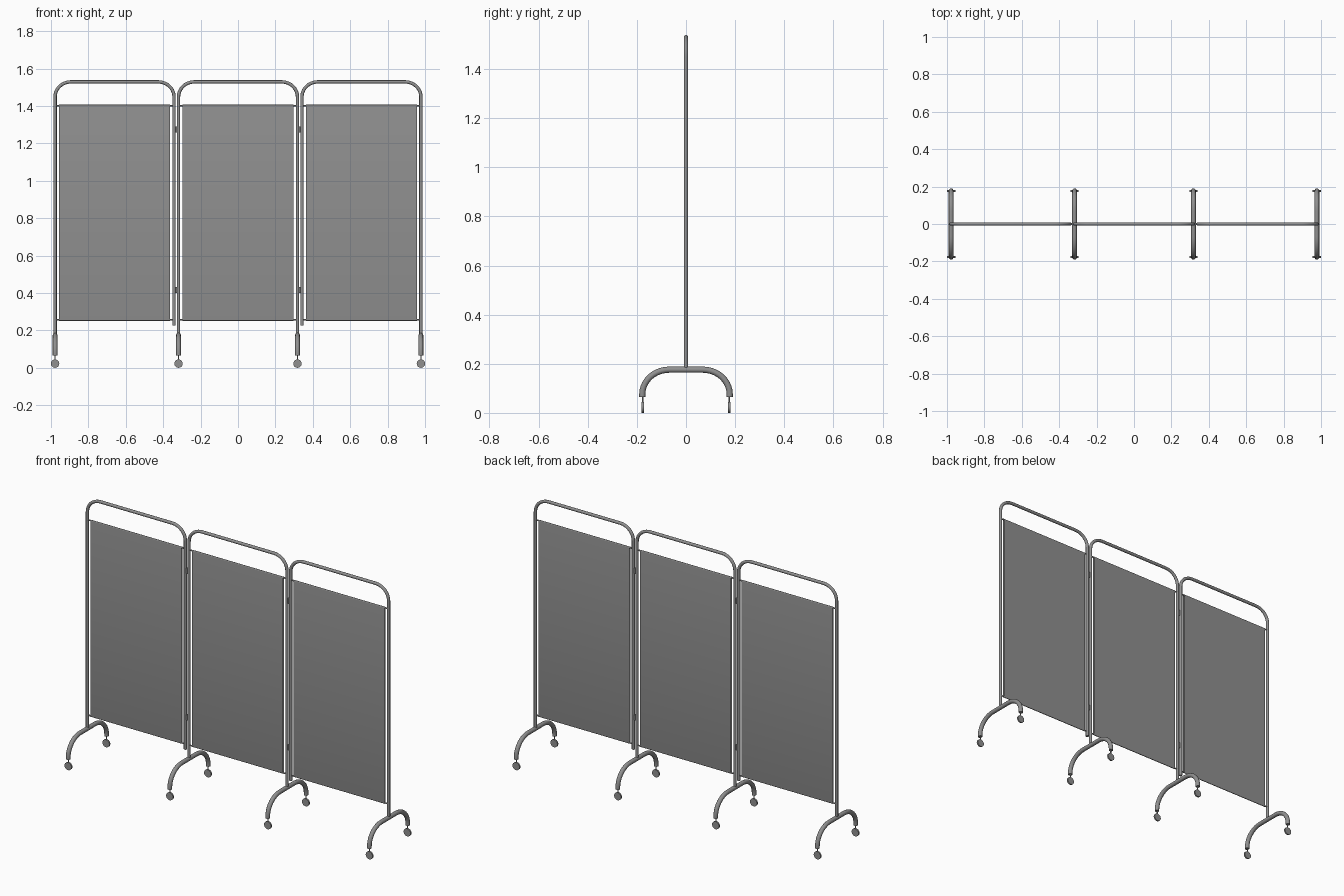
import bpy, bmesh, math
from mathutils import Vector, Matrix

cube = bpy.data.objects.get("Cube")
if cube:
    bpy.data.objects.remove(cube, do_unlink=True)


def material(name, value):
    m = bpy.data.materials.new(name)
    m.use_nodes = True
    col = (value, value, value, 1)
    m.diffuse_color = col
    m.node_tree.nodes["Principled BSDF"].inputs["Base Color"].default_value = col
    return m


GREY = material("grey", 0.28)


def finish(name, bm, angle=40):
    bmesh.ops.recalc_face_normals(bm, faces=bm.faces)
    me = bpy.data.meshes.new(name)
    bm.to_mesh(me)
    bm.free()
    ob = bpy.data.objects.new(name, me)
    bpy.context.collection.objects.link(ob)
    me.materials.append(GREY)
    bpy.ops.object.select_all(action="DESELECT")
    ob.select_set(True)
    bpy.context.view_layer.objects.active = ob
    bpy.ops.object.shade_smooth_by_angle(angle=math.radians(angle))
    return ob


def sweep(name, path, radius, side, sides=12):
    """Capped round tube along a planar path; side is the plane's normal."""
    bm = bmesh.new()
    rings = []
    for i, p in enumerate(path):
        t = (path[min(i + 1, len(path) - 1)] - path[max(i - 1, 0)]).normalized()
        n = t.cross(side)
        rings.append([bm.verts.new(p + radius * (math.cos(a) * n + math.sin(a) * side))
                      for a in (math.tau * k / sides for k in range(sides))])
    for a, b in zip(rings, rings[1:]):
        for k in range(sides):
            j = (k + 1) % sides
            bm.faces.new((a[k], a[j], b[j], b[k]))
    bm.faces.new(rings[0])
    bm.faces.new(rings[-1])
    return finish(name, bm)


def cylinder(name, centre, radius, depth, axis, sides=16, top=None):
    bm = bmesh.new()
    rot = Vector((0, 0, 1)).rotation_difference(Vector(axis)).to_matrix().to_4x4()
    bmesh.ops.create_cone(bm, cap_ends=True, segments=sides, radius1=radius,
                          radius2=radius if top is None else top, depth=depth,
                          matrix=Matrix.Translation(centre) @ rot)
    return finish(name, bm)


def arch(half, rx, rz, top, steps=10):
    """(offset, height) points of a rounded arch between two feet."""
    arc = [(half - rx + rx * math.cos(a), top - rz + rz * math.sin(a))
           for a in (math.pi / 2 * k / steps for k in range(steps + 1))]
    return [(-u, z) for u, z in arc] + arc[::-1]


TUBE, HALF, TOP = 0.009, 0.318, 1.529
ROD_LOW, ROD_HIGH, ROD = 0.256, 1.402, 0.004
FOOT_Z, INNER_Z, LEG_Z = 0.176, 0.225, 0.176


def cloth(name, x):
    """Thin sheet looped around the upper and lower rods."""
    bm = bmesh.new()
    r, n, half = ROD + 0.001, 8, 0.296
    prof = [(r * math.cos(math.pi * k / n), ROD_HIGH + r * math.sin(math.pi * k / n))
            for k in range(n + 1)]
    prof += [(-y, ROD_LOW + ROD_HIGH - z) for y, z in prof]
    a = [bm.verts.new((x - half, y, z)) for y, z in prof]
    b = [bm.verts.new((x + half, y, z)) for y, z in prof]
    for k in range(len(prof)):
        j = (k + 1) % len(prof)
        bm.faces.new((a[k], a[j], b[j], b[k]))
    finish(name, bm)


# Three framed panels; outer ones hang from the middle one on their inner side
for label, x in (("right", -0.66), ("middle", 0), ("left", 0.66)):
    start = INNER_Z if x > 0 else FOOT_Z
    end = INNER_Z if x < 0 else FOOT_Z
    pts = [(-HALF, start)] + arch(HALF, 0.085, 0.08, TOP) + [(HALF, end)]
    sweep(label + "_frame", [Vector((x + u, 0, z)) for u, z in pts], TUBE, Vector((0, 1, 0)))
    for part, z in (("lower", ROD_LOW), ("upper", ROD_HIGH)):
        cylinder(f"{label}_{part}_rod", (x, 0, z), ROD, 2 * HALF, (1, 0, 0), 12)
    cloth(label + "_cloth", x)

# Hinges between neighbouring frames
for s, label in ((-1, "right"), (1, "left")):
    for part, z in (("lower", 0.415), ("upper", 1.275)):
        cylinder(f"{label}_{part}_hinge", (s * 0.33, 0, z), 0.006, 0.032, (0, 0, 1), 12)

# Arched feet with disc casters
FEET = (("outer_right", -0.978), ("inner_right", -HALF),
        ("inner_left", HALF), ("outer_left", 0.978))
for label, x in FEET:
    pts = [(-0.178, 0.065)] + arch(0.178, 0.11, 0.1, LEG_Z) + [(0.178, 0.065)]
    sweep(label + "_foot", [Vector((x, u, z)) for u, z in pts], 0.0125, Vector((1, 0, 0)))
    for s, part in ((-1, "front"), (1, "back")):
        y = s * 0.176
        cylinder(f"{label}_{part}_caster", (x, y, 0.0225), 0.0225, 0.009, (0, 1, 0), 20)
        cylinder(f"{label}_{part}_stem", (x, y, 0.055), 0.003, 0.03, (0, 0, 1), 8)
